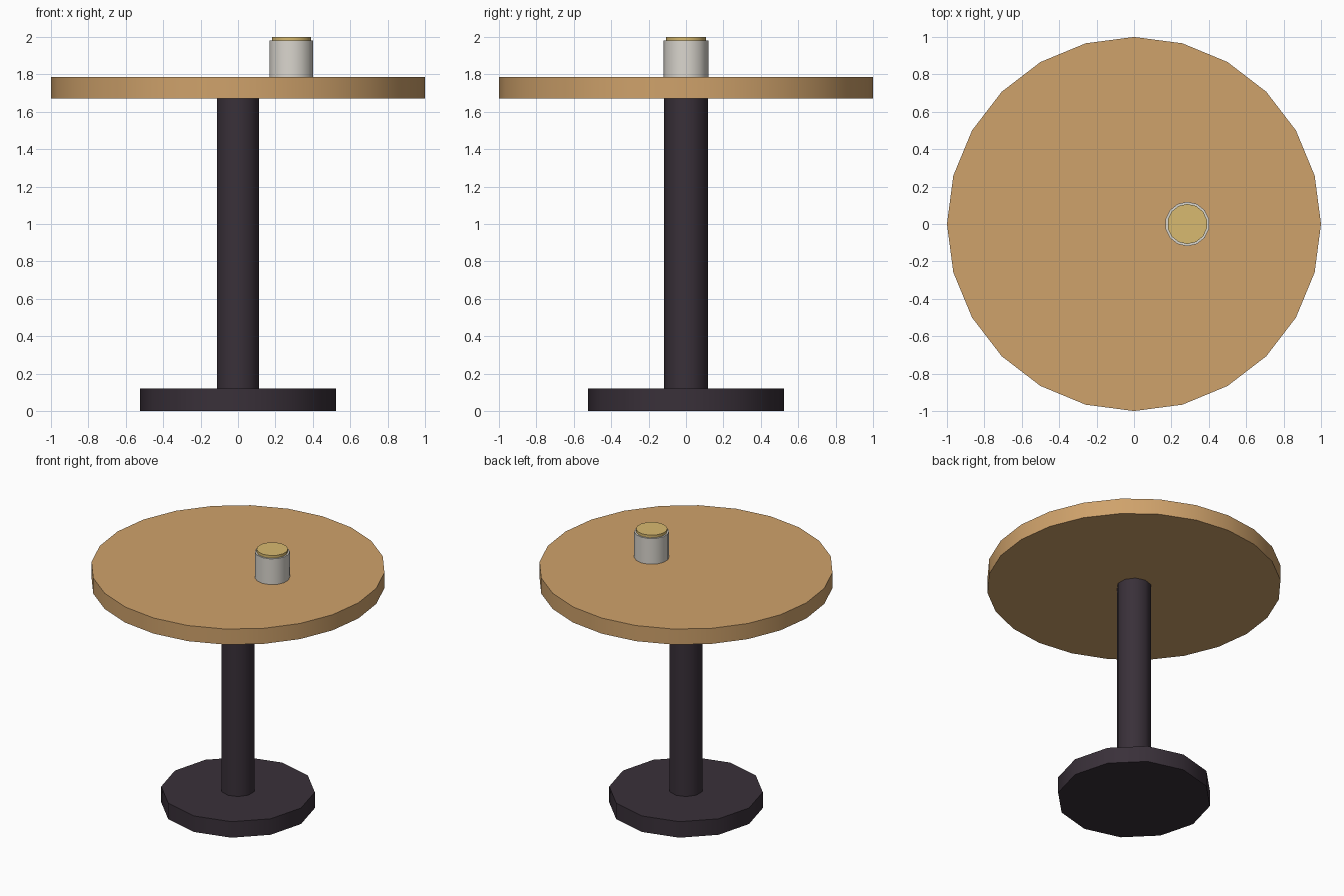
import bpy
import math

cube = bpy.data.objects.get("Cube")
if cube:
    bpy.data.objects.remove(cube, do_unlink=True)


def material(name, rgb):
    """Flat material from an sRGB colour in 0-255."""
    linear = [((c / 255 + 0.055) / 1.055) ** 2.4 for c in rgb]
    mat = bpy.data.materials.new(name)
    mat.use_nodes = True
    mat.diffuse_color = (*linear, 1)
    mat.node_tree.nodes["Principled BSDF"].inputs["Base Color"].default_value = (*linear, 1)
    return mat


def disc(name, sides, radius, bottom, top, mat, x=0):
    """Upright cylinder between two heights, with smooth walls and sharp rims."""
    bpy.ops.mesh.primitive_cylinder_add(
        vertices=sides, radius=radius, depth=top - bottom,
        location=(x, 0, (bottom + top) / 2))
    obj = bpy.context.object
    obj.name = name
    obj.data.materials.append(mat)
    bpy.ops.object.shade_smooth_by_angle(angle=math.radians(40))
    return obj


wood = material("light wood", (207, 162, 107))
dark = material("dark metal", (57, 48, 57))
china = material("off white", (218, 214, 206))
drink = material("pale gold", (216, 186, 112))

# Table: foot, post and round top
disc("table_base", 12, 0.524, 0, 0.12, dark)
disc("table_post", 10, 0.118, 0.12, 1.67, dark)
disc("table_top", 24, 1.0, 1.67, 1.787, wood)

# Cup standing off-centre, with the drink showing above its rim
cup_x = 0.285
disc("cup", 14, 0.119, 1.787, 1.98, china, cup_x)
disc("cup_drink", 14, 0.107, 1.98, 2.0, drink, cup_x)
